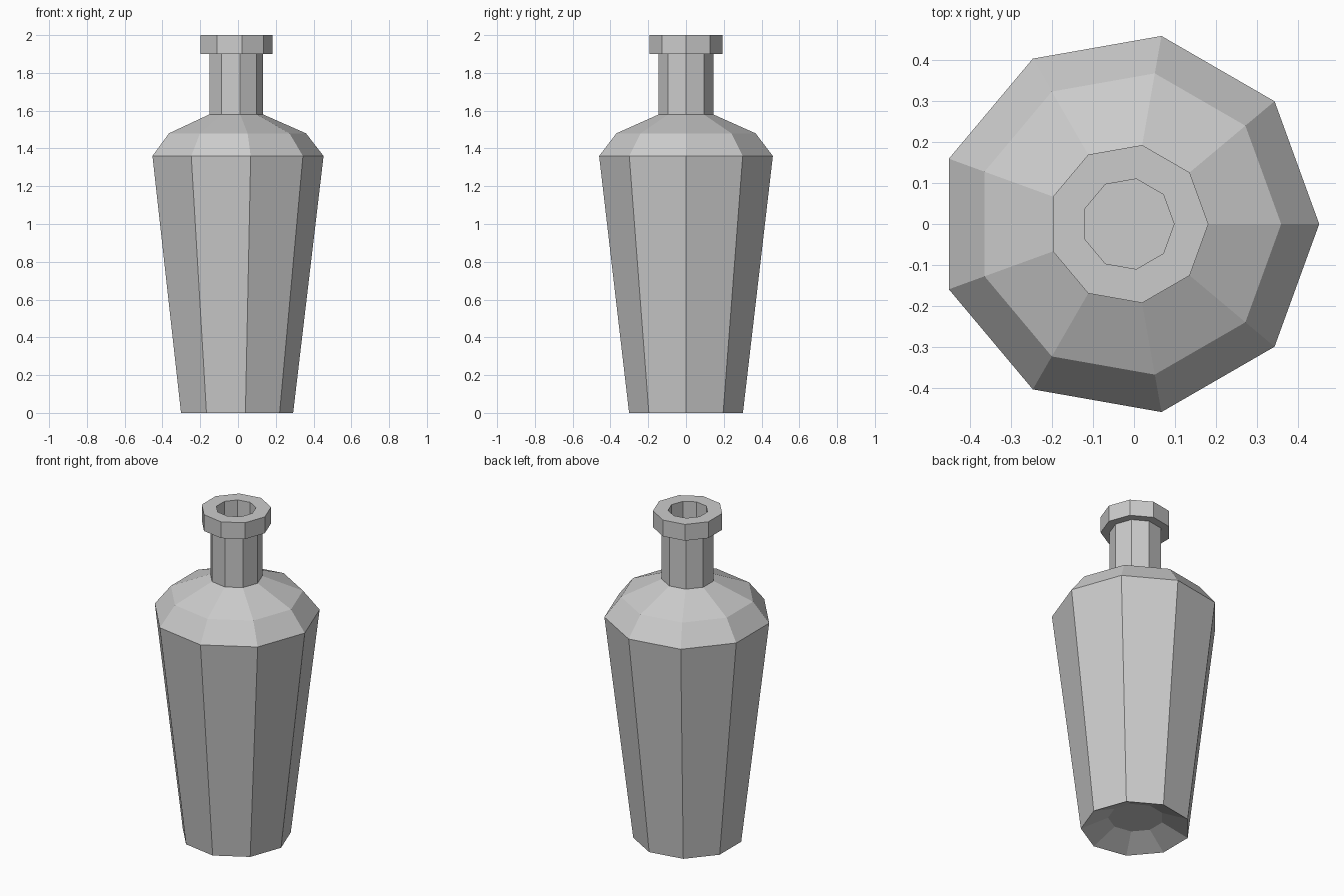
import bpy, bmesh
from math import cos, sin, tau

if "Cube" in bpy.data.objects:
    bpy.data.objects.remove(bpy.data.objects["Cube"])

SIDES = 9
CENTRE_X = -0.014

# (radius, height): recessed base, body, shoulder, neck, lip, mouth
profile = [
    (0.155, 0.07), (0.306, 0.0), (0.467, 1.36), (0.374, 1.48),
    (0.147, 1.58), (0.147, 1.90), (0.196, 1.90), (0.196, 2.0),
    (0.112, 2.0), (0.112, 1.62),
]

bm = bmesh.new()

# One nine-sided ring per profile point
rings = []
for r, z in profile:
    rings.append([bm.verts.new((CENTRE_X + r * cos(tau * i / SIDES),
                                r * sin(tau * i / SIDES), z))
                  for i in range(SIDES)])

# Facets between neighbouring rings
for lower, upper in zip(rings, rings[1:]):
    for i in range(SIDES):
        j = (i + 1) % SIDES
        bm.faces.new((lower[i], lower[j], upper[j], upper[i]))

# Flat centre of the base and floor of the mouth
bm.faces.new(rings[0][::-1])
bm.faces.new(rings[-1])
bmesh.ops.recalc_face_normals(bm, faces=bm.faces)

mesh = bpy.data.meshes.new("bottle")
bm.to_mesh(mesh)
bm.free()
bottle = bpy.data.objects.new("bottle", mesh)
bpy.context.collection.objects.link(bottle)
